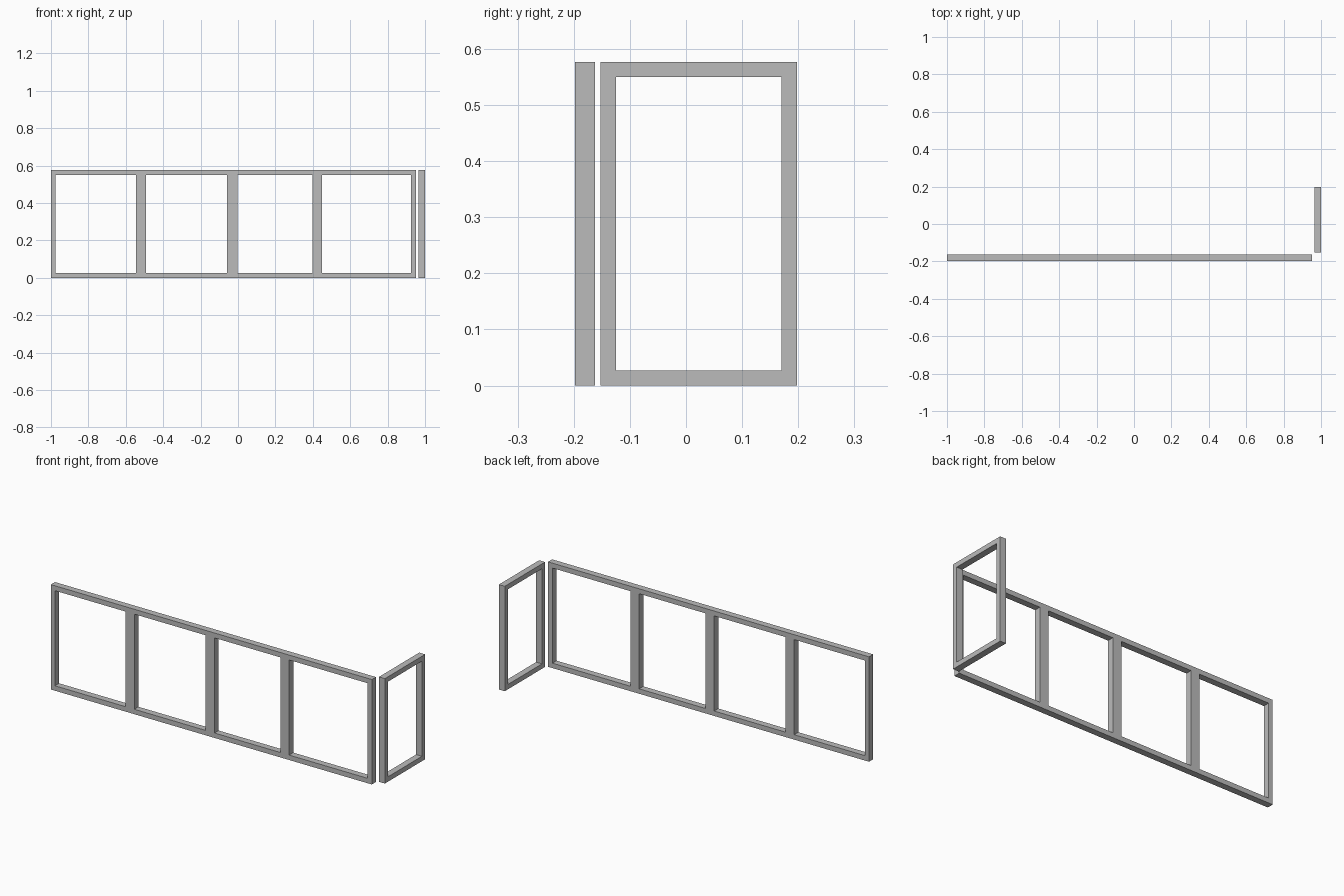
import bpy
import bmesh
from mathutils import Vector

cube = bpy.data.objects.get("Cube")
if cube:
    bpy.data.objects.remove(cube, do_unlink=True)

# Single grey finish
grey = bpy.data.materials.new("frame_grey")
grey.use_nodes = True
colour = (0.5, 0.5, 0.5, 1)
grey.diffuse_color = colour
grey.node_tree.nodes["Principled BSDF"].inputs["Base Color"].default_value = colour

HEIGHT = 0.577
RAIL = 0.027
DEPTH = 0.036


def window_frame(name, edges, origin, along, through):
    """Edges alternate post, opening, post... along the frame; extruded through its depth."""
    heights = [0, RAIL, HEIGHT - RAIL, HEIGHT]
    origin, along, through = Vector(origin), Vector(along), Vector(through)
    bm = bmesh.new()
    grid = [[bm.verts.new(origin + along * e + Vector((0, 0, h))) for h in heights]
            for e in edges]
    for i in range(len(edges) - 1):
        for j in range(len(heights) - 1):
            if i % 2 and j == 1:
                continue  # glass opening
            bm.faces.new((grid[i][j], grid[i + 1][j], grid[i + 1][j + 1], grid[i][j + 1]))
    result = bmesh.ops.extrude_face_region(bm, geom=bm.faces[:])
    moved = [v for v in result["geom"] if isinstance(v, bmesh.types.BMVert)]
    bmesh.ops.translate(bm, verts=moved, vec=through * DEPTH)
    bmesh.ops.recalc_face_normals(bm, faces=bm.faces[:])
    mesh = bpy.data.meshes.new(name)
    bm.to_mesh(mesh)
    bm.free()
    mesh.materials.append(grey)
    obj = bpy.data.objects.new(name, mesh)
    bpy.context.collection.objects.link(obj)


# Long front frame with four openings
window_frame("front_window_frame",
             [-1, -0.975, -0.545, -0.492, -0.058, -0.004, 0.398, 0.45, 0.926, 0.953],
             (0, -0.198, 0), (1, 0, 0), (0, 1, 0))

# Short return frame with one opening
window_frame("side_window_frame",
             [-0.152, -0.125, 0.17, 0.198],
             (1 - DEPTH, 0, 0), (0, 1, 0), (1, 0, 0))
